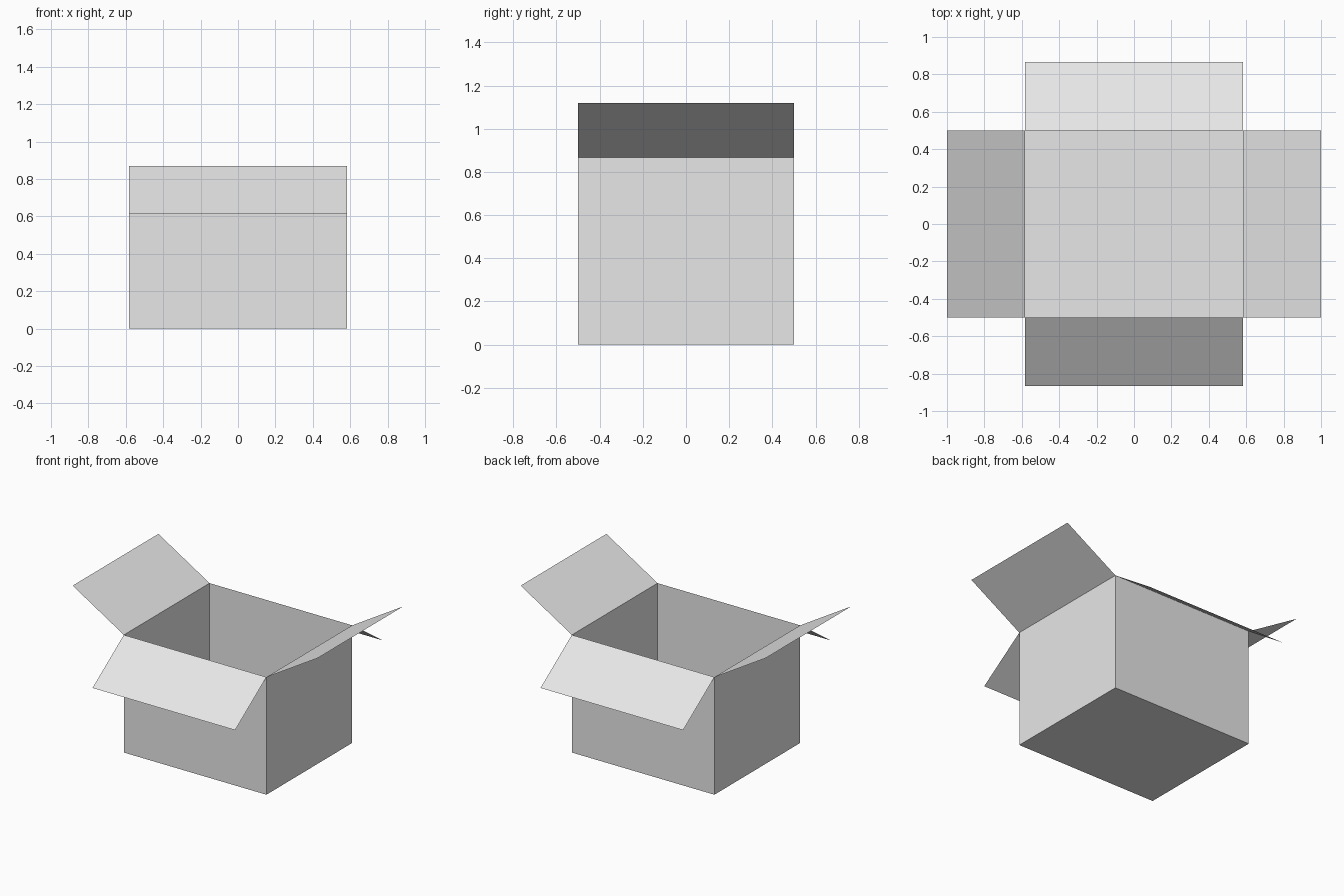
import bpy, bmesh
from mathutils import Vector

HALF_X, HALF_Y, HEIGHT = 0.582, 0.5, 0.868

if "Cube" in bpy.data.objects:
    bpy.data.objects.remove(bpy.data.objects["Cube"], do_unlink=True)

# Plain card material
card = bpy.data.materials.new("light_grey_card")
card.use_nodes = True
colour = (0.8, 0.8, 0.8, 1)
card.diffuse_color = colour
card.node_tree.nodes["Principled BSDF"].inputs["Base Color"].default_value = colour


def add_object(name, bm):
    mesh = bpy.data.meshes.new(name)
    bm.to_mesh(mesh)
    bm.free()
    mesh.materials.append(card)
    obj = bpy.data.objects.new(name, mesh)
    bpy.context.collection.objects.link(obj)


def add_flap(name, hinge_start, hinge_end, swing):
    """Thin sheet from a rim edge, swung outward."""
    a, b, s = Vector(hinge_start), Vector(hinge_end), Vector(swing)
    bm = bmesh.new()
    bm.faces.new([bm.verts.new(p) for p in (a, b, b + s, a + s)])
    bm.normal_update()
    # Inner side of the sheet faces up, so its outer side faces down
    if bm.faces[:][0].normal.z > 0:
        bmesh.ops.reverse_faces(bm, faces=bm.faces[:])
    add_object(name, bm)


# Open-topped body
bm = bmesh.new()
bmesh.ops.create_cube(bm, size=1)
bmesh.ops.scale(bm, vec=(2 * HALF_X, 2 * HALF_Y, HEIGHT), verts=bm.verts)
bmesh.ops.translate(bm, vec=(0, 0, HEIGHT / 2), verts=bm.verts)
lid = [f for f in bm.faces if f.normal.z > 0.5]
bmesh.ops.delete(bm, geom=lid, context='FACES_ONLY')
add_object("box_body", bm)

# Side flaps rise, front and back flaps droop
for side, name in ((1, "left_flap"), (-1, "right_flap")):
    x = side * HALF_X
    add_flap(name, (x, -HALF_Y, HEIGHT), (x, HALF_Y, HEIGHT),
             (side * (1 - HALF_X), 0, 0.252))
for side, name in ((1, "back_flap"), (-1, "front_flap")):
    y = side * HALF_Y
    add_flap(name, (-HALF_X, y, HEIGHT), (HALF_X, y, HEIGHT),
             (0, side * 0.365, -0.252))
